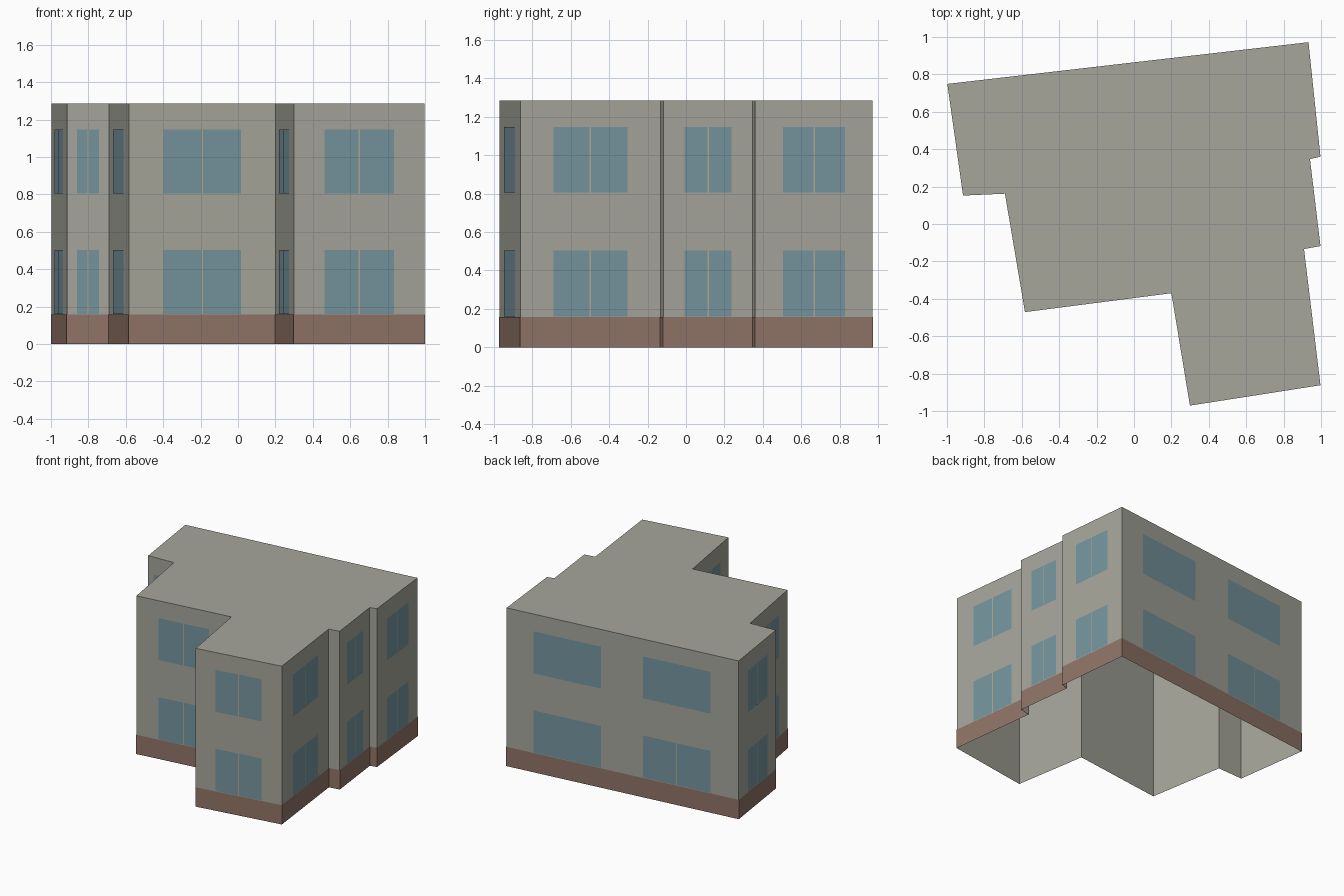
import bpy
from mathutils import Vector

cube = bpy.data.objects.get("Cube")
if cube:
    bpy.data.objects.remove(cube, do_unlink=True)


def make_material(name, rgb):
    mat = bpy.data.materials.new(name)
    mat.use_nodes = True
    mat.diffuse_color = (*rgb, 1)
    bsdf = mat.node_tree.nodes["Principled BSDF"]
    bsdf.inputs["Base Color"].default_value = (*rgb, 1)
    bsdf.inputs["Roughness"].default_value = 0.8
    return mat


PLASTER = make_material("grey plaster", (0.38, 0.38, 0.33))
BRICK = make_material("brown plinth", (0.28, 0.175, 0.135))
GLASS = make_material("blue glass", (0.18, 0.30, 0.345))
FRAME = make_material("tan frame", (0.42, 0.40, 0.29))

# Footprint, counter-clockwise from the back left corner
PLAN = [Vector(p) for p in (
    (-0.998, 0.749), (-0.914, 0.152), (-0.69, 0.162), (-0.583, -0.471),
    (0.2, -0.37), (0.299, -0.971), (0.997, -0.862), (0.909, -0.134),
    (0.997, -0.118), (0.941, 0.347), (0.997, 0.36), (0.933, 0.972))]
COUNT = len(PLAN)
HEIGHT, PLINTH = 1.285, 0.157
FLOORS = ((0.161, 0.503), (0.805, 1.146))


def make_object(name, verts, faces, mat):
    mesh = bpy.data.meshes.new(name)
    mesh.from_pydata(verts, [], faces)
    mesh.materials.append(mat)
    obj = bpy.data.objects.new(name, mesh)
    bpy.context.collection.objects.link(obj)
    return obj


def outward(i):
    d = (PLAN[(i + 1) % COUNT] - PLAN[i % COUNT]).normalized()
    return Vector((d.y, -d.x))


def wall_ring(name, top, offset, mat, roof=False):
    """Walls around the plan, mitred outwards by the offset."""
    ring = []
    for i, p in enumerate(PLAN):
        a, b = outward(i - 1), outward(i)
        ring.append(p + (a + b) * offset / (1 + a.dot(b)))
    verts = [(p.x, p.y, z) for z in (0, top) for p in ring]
    faces = []
    for i in range(COUNT):
        j = (i + 1) % COUNT
        faces.append((i, j, j + COUNT, i + COUNT))
    if roof:
        faces.append(tuple(range(COUNT, 2 * COUNT)))
    return make_object(name, verts, faces, mat)


def plate(name, wall, t0, t1, z0, z1, offset, mat):
    """Flat panel on a wall between two fractions of its length."""
    a, b = PLAN[wall], PLAN[(wall + 1) % COUNT]
    shift = outward(wall) * offset
    p, q = a.lerp(b, t0) + shift, a.lerp(b, t1) + shift
    verts = [(p.x, p.y, z0), (q.x, q.y, z0), (q.x, q.y, z1), (p.x, p.y, z1)]
    return make_object(name, verts, [(0, 1, 2, 3)], mat)


def window(name, wall, t0, t1, z0, z1, mullion=True):
    plate(name + "_glass", wall, t0, t1, z0, z1, 0.003, GLASS)
    if mullion:
        length = (PLAN[(wall + 1) % COUNT] - PLAN[wall]).length
        mid, half = (t0 + t1) / 2, 0.004 / length
        plate(name + "_mullion", wall, mid - half, mid + half, z0, z1, 0.005, FRAME)


# Open-bottomed body with flat roof, and plinth band
wall_ring("building_body", HEIGHT, 0, PLASTER, roof=True)
wall_ring("plinth_band", PLINTH, 0.002, BRICK)

# One window per floor on every main wall
WALLS = {0: "left_rear", 1: "front_left", 2: "left_middle", 3: "front_middle",
         4: "left_front", 5: "front_right", 6: "right_front",
         8: "right_middle", 10: "right_rear"}
for level, (z0, z1) in zip(("lower", "upper"), FLOORS):
    for wall, label in WALLS.items():
        window(f"{label}_{level}_window", wall, 0.235, 0.765, z0, z1)
    # Two wide windows on the back wall
    window(f"back_east_{level}_window", 11, 0.116, 0.408, z0, z1, False)
    window(f"back_west_{level}_window", 11, 0.588, 0.88, z0, z1, level == "lower")
